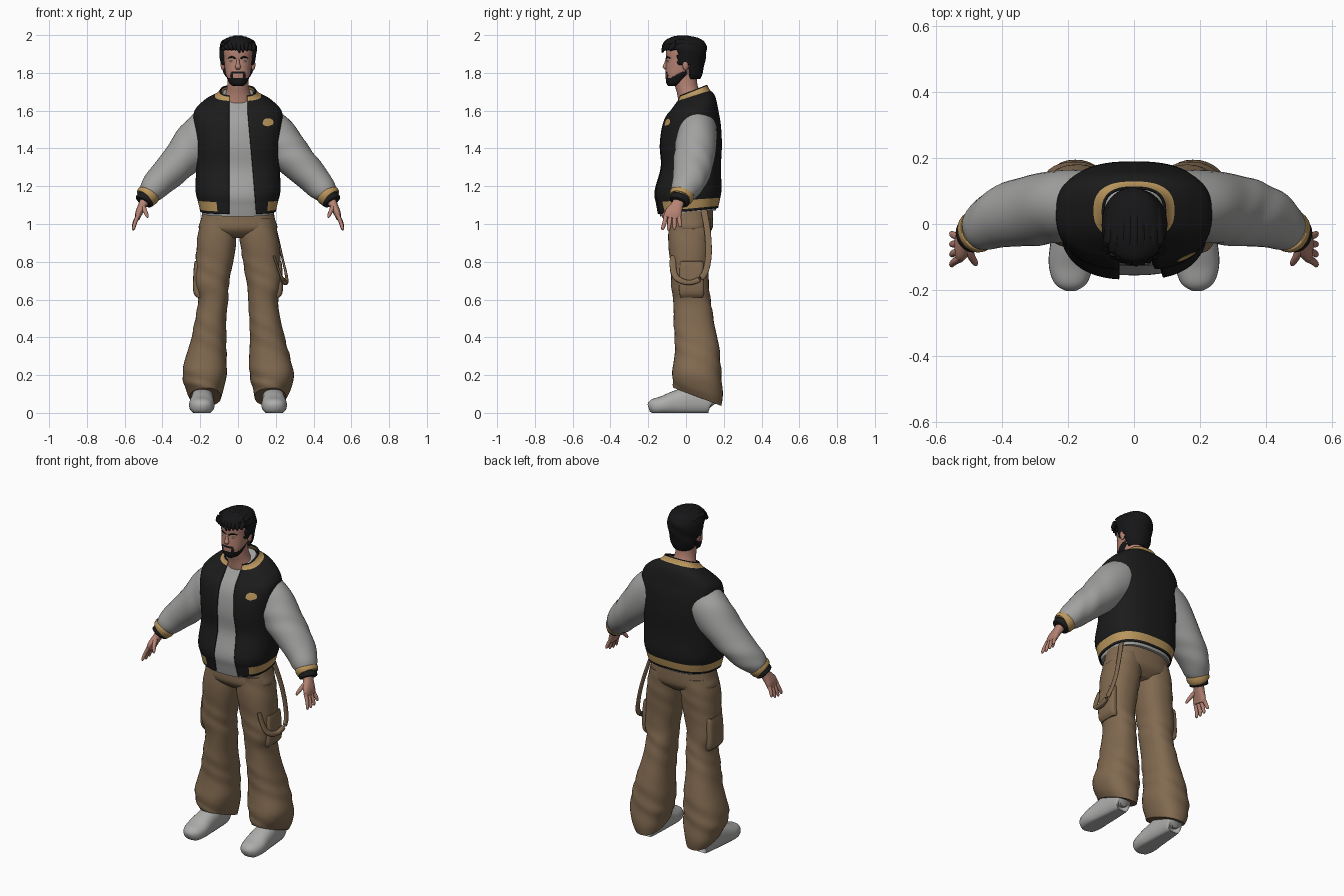
import bpy, bmesh, math, random
from mathutils import Vector

random.seed(4)
cube = bpy.data.objects.get("Cube")
if cube:
    bpy.data.objects.remove(cube, do_unlink=True)


def material(name, r, g, b):
    m = bpy.data.materials.new(name)
    m.use_nodes = True
    m.diffuse_color = (r, g, b, 1)
    shader = m.node_tree.nodes["Principled BSDF"]
    shader.inputs["Base Color"].default_value = (r, g, b, 1)
    shader.inputs["Roughness"].default_value = 0.8
    return m


BLACK = material("jacket black", .011, .011, .011)
HAIR = material("hair black", .008, .008, .009)
GREY = material("cloth grey", .36, .36, .355)
SHOE = material("shoe grey", .42, .42, .415)
GOLD = material("trim gold", .50, .31, .11)
TAN = material("trouser brown", .22, .143, .08)
SKIN = material("skin", .46, .225, .17)
LIP = material("lip rose", .36, .15, .13)
EYE = material("eye pale", .40, .47, .50)


def spline(rows, steps):
    """Catmull-Rom resampling of the rings."""
    out = []
    for i in range(len(rows) - 1):
        a, b, c, d = rows[max(i - 1, 0)], rows[i], rows[i + 1], rows[min(i + 2, len(rows) - 1)]
        for k in range(steps):
            t = k / steps
            out.append([q + t / 2 * (r - p + t * (2 * p - 5 * q + 4 * r - s + t * (3 * q - p - 3 * r + s)))
                        for p, q, r, s in zip(a, b, c, d)])
    return out + [list(rows[-1])]


def finish(name, bm, mats):
    bmesh.ops.recalc_face_normals(bm, faces=bm.faces)
    mesh = bpy.data.meshes.new(name)
    bm.to_mesh(mesh)
    bm.free()
    obj = bpy.data.objects.new(name, mesh)
    bpy.context.collection.objects.link(obj)
    for m in mats:
        mesh.materials.append(m)
    bpy.ops.object.select_all(action='DESELECT')
    obj.select_set(True)
    bpy.context.view_layer.objects.active = obj
    bpy.ops.object.shade_smooth_by_angle(angle=math.radians(50))
    return obj


def loft(name, rings, *mats, power=2, segs=28, steps=4, flat=False, side=1,
         gap=None, rule=None, cut=None, warp=None, fold=0):
    """Skin rings of (x, y, z, half width, half depth); flat keeps the rings level."""
    rows = spline([(r[0] * side, *r[1:]) for r in rings], steps)
    centres = [Vector(r[:3]) for r in rows]
    bm = bmesh.new()
    grid = []
    for i, (x, y, z, a, b) in enumerate(rows):
        across, deep = Vector((1, 0, 0)), Vector((0, 1, 0))
        if not flat:
            t = (centres[min(i + 1, len(rows) - 1)] - centres[max(i - 1, 0)]).normalized()
            ref = Vector((0, 0, 1)) if abs(t.y) > .8 else deep
            across = t.cross(ref).normalized()
            deep = across.cross(t)
        start, end = gap(z, a) if gap else (0, math.tau)
        row = []
        for k in range(segs + (1 if gap else 0)):
            ang = start + (end - start) * k / segs
            c, s = math.cos(ang), math.sin(ang)
            w = 1 + fold * math.sin(z * 47 + 2 * ang + 2 * math.sin(z * 19 + ang))
            row.append(bm.verts.new(centres[i]
                       + across * a * w * math.copysign(abs(c) ** (2 / power), c)
                       + deep * b * w * math.copysign(abs(s) ** (2 / power), s)))
        grid.append(row)
    for lo, hi in zip(grid, grid[1:]):
        for k in range(segs):
            n = (k + 1) % len(lo)
            quad = (lo[k], lo[n], hi[n], hi[k])
            mid = sum((v.co for v in quad), Vector()) / 4
            if not (cut and cut(mid)):
                f = bm.faces.new(quad)
                f.material_index = rule(mid) if rule else 0
    if not gap and not cut:
        bm.faces.new(grid[0])
        bm.faces.new(grid[-1])
    bmesh.ops.delete(bm, geom=[v for v in bm.verts if not v.link_faces], context='VERTS')
    if warp:
        for v in bm.verts:
            v.co = warp(v.co)
    return finish(name, bm, mats)


def blob(name, mat, loc, size):
    bm = bmesh.new()
    bmesh.ops.create_uvsphere(bm, u_segments=16, v_segments=10, radius=1)
    for v in bm.verts:
        v.co = Vector(p * q + o for p, q, o in zip(v.co, size, loc))
    return finish(name, bm, [mat])


def solidify(obj, thickness):
    mod = obj.modifiers.new("thickness", 'SOLIDIFY')
    mod.thickness = thickness
    mod.offset = -1


# Jacket body, open at the front, with gold hem and collar
BODY = [(0, .01, 1.07, .2, .16), (0, .01, 1.12, .212, .17), (0, .01, 1.18, .225, .178),
        (0, .025, 1.3, .222, .16), (0, .025, 1.42, .226, .165), (0, .03, 1.53, .236, .154),
        (0, .04, 1.6, .23, .13), (0, .045, 1.65, .175, .108), (0, .04, 1.68, .115, .085),
        (0, .037, 1.705, .094, .074)]
POWER = 2.6


def front_gap(z, a):
    left = .05 + max(0, 1.6 - z) * .09
    return (-math.acos((left / a) ** (POWER / 2)), math.pi + math.acos((.045 / a) ** (POWER / 2)))


def body_tilt(co):
    amount = .1 * max(0, 1.25 - co.z) / .18 + .4 * min(1, max(0, (co.z - 1.58) / .12))
    return co + Vector((0, 0, amount * (co.y - .03)))


def trim(c):
    hem = 1.083 < c.z < 1.128 and (c.y > 0 or c.x < -.11 or c.x > .16)
    return 1 if hem or 1.674 < c.z < 1.699 else 0


jacket = loft("jacket_body", BODY, BLACK, GOLD, power=POWER, segs=72, steps=6, flat=True,
              gap=front_gap, rule=trim, warp=body_tilt)
solidify(jacket, .007)

# Shirt under the jacket
loft("shirt", [(x, y, z - .012, a - .014, b - .013) for x, y, z, a, b in BODY], GREY,
     power=POWER, segs=48, flat=True, warp=body_tilt)

# Chest badge laid on the jacket
bm = bmesh.new()
bmesh.ops.create_circle(bm, cap_ends=True, cap_tris=True, segments=14, radius=1)
for v in bm.verts:
    ripple = random.uniform(.85, 1.1)
    v.co = Vector((.16 + .032 * v.co.x * ripple, -.3, 1.54 + .022 * v.co.y * ripple))
badge = finish("chest_badge", bm, [GOLD])
wrap = badge.modifiers.new("lay on jacket", 'SHRINKWRAP')
wrap.target = jacket
wrap.wrap_method = 'PROJECT'
wrap.use_project_y = True
wrap.use_positive_direction = True
wrap.offset = .005

# Trousers: hips
loft("trouser_hips", [(0, .022, 1.12, .18, .118), (0, .022, 1.03, .195, .122),
                      (0, .02, .97, .205, .117), (0, .02, .925, .12, .07)],
     TAN, flat=True, segs=40, power=2.4)

LEG = [(.1, .02, 1.03, .09, .11), (.112, .02, .92, .103, .112), (.128, .018, .78, .098, .102),
       (.14, .022, .68, .092, .1), (.132, .03, .6, .08, .1), (.143, .04, .5, .083, .106),
       (.157, .055, .38, .095, .115), (.17, .06, .28, .11, .122), (.178, .06, .2, .116, .13),
       (.178, .06, .13, .1, .132), (.172, .06, .085, .082, .125)]
SLEEVE = [(.1, .055, 1.54, .11, .1), (.2, .055, 1.45, .122, .108), (.305, .042, 1.337, .1, .108),
          (.40, .02, 1.24, .084, .094), (.455, -.008, 1.18, .07, .075), (.48, -.022, 1.15, .052, .058)]
CUFF = [(.47, -.018, 1.163, .05, .055), (.473, -.02, 1.158, .062, .066),
        (.488, -.028, 1.137, .058, .061), (.492, -.03, 1.133, .046, .05)]
SHOE_RINGS = [(.185, .15, .045, .025, .035), (.185, .13, .06, .05, .068), (.187, .04, .065, .058, .078),
              (.19, -.05, .053, .063, .066), (.192, -.12, .04, .067, .05),
              (.192, -.175, .032, .052, .04), (.192, -.198, .026, .022, .02)]


def hem_tilt(co):
    return co - Vector((0, 0, max(0, .3 - co.z) * 1.75 * (co.y - .06)))


def ground(co):
    return Vector((co.x, co.y, max(co.z, 0)))


# Paired parts: legs, shoes, sleeves, hands, ears, eyes
for s, word in ((1, "left"), (-1, "right")):
    loft(word + "_trouser_leg", LEG, TAN, side=s, flat=True, segs=36, steps=5,
         power=2.3, warp=hem_tilt, fold=.022)
    loft(word + "_cargo_pocket", [(.205, .03, .8, .012, .05), (.21, .03, .79, .022, .062),
                                  (.212, .03, .65, .026, .066), (.205, .03, .61, .014, .058)],
         TAN, side=s, flat=True, power=4)
    loft(word + "_shoe", SHOE_RINGS, SHOE, side=s, power=2.3, steps=5, warp=ground)
    loft(word + "_sleeve", SLEEVE, GREY, side=s, segs=36, steps=6, fold=.02)
    loft(word + "_cuff", CUFF, GOLD, side=s)
    loft(word + "_cuff_edge", [(.485, -.028, 1.14, .05, .054), (.497, -.036, 1.119, .05, .053),
                               (.5, -.038, 1.114, .04, .044)], BLACK, side=s)
    loft(word + "_palm", [(.485, -.03, 1.14, .026, .03), (.505, -.046, 1.1, .023, .032),
                          (.524, -.066, 1.06, .019, .045), (.532, -.073, 1.03, .013, .042)],
         SKIN, side=s, power=2.5)
    for i, reach in enumerate((.97, 1, .95, .78)):
        y = -.105 + i * .022
        tip = y - .018 + i * .009
        loft(f"{word}_finger_{i + 1}",
             [(.527, y, 1.05, .011, .012), (.545, (y + tip) / 2, 1.05 - .045 * reach, .01, .011),
              (.553, tip, 1.05 - .075 * reach, .008, .009), (.554, tip, 1.05 - .085 * reach, .003, .003)],
             SKIN, side=s, segs=12)
    loft(word + "_thumb", [(.507, -.06, 1.1, .015, .016), (.495, -.095, 1.075, .012, .012),
                           (.482, -.118, 1.045, .009, .009), (.479, -.124, 1.033, .003, .003)],
         SKIN, side=s, segs=12)
    blob(word + "_ear", SKIN, (s * .08, -.002, 1.842), (.012, .017, .029))
    blob(word + "_eye", EYE, (s * .031, -.094, 1.861), (.013, .007, .0055))
    loft(word + "_eyebrow", [(.012, -.104, 1.876, .004, .004), (.033, -.099, 1.884, .005, .005),
                             (.053, -.083, 1.878, .002, .003)], HAIR, side=s, segs=8)

# Strap hanging in a loop on the left leg
loft("hanging_strap", [(.165, .09, 1.1, .006, .017), (.205, .115, .95, .006, .017),
                       (.235, .118, .82, .006, .017), (.256, .09, .725, .008, .016),
                       (.25, .02, .69, .014, .013), (.232, -.05, .715, .008, .016),
                       (.208, -.07, .78, .006, .017), (.19, -.066, .83, .006, .017)],
     TAN, segs=14, steps=6, power=3)

# Neck and head with a painted beard
loft("neck", [(0, .03, 1.64, .085, .07), (0, .015, 1.69, .066, .062),
              (0, .0, 1.74, .056, .06), (0, -.005, 1.81, .055, .06)], SKIN, flat=True)


def beard(c):
    jaw = c.y < .005 and c.z < 1.772 + .5 * max(0, c.y + .085)
    corner = c.y < -.05 and .027 < abs(c.x) < .04 and c.z < 1.803
    moustache = c.y < -.05 and abs(c.x) < .034 and 1.796 < c.z < 1.806
    return 1 if jaw or corner or moustache else 0


loft("head", [(0, -.07, 1.73, .022, .022), (0, -.058, 1.745, .045, .046), (0, -.04, 1.785, .063, .068),
              (0, -.023, 1.83, .071, .084), (0, -.015, 1.87, .075, .09), (0, -.012, 1.92, .078, .094),
              (0, -.01, 1.96, .065, .078), (0, -.01, 1.982, .03, .04)],
     SKIN, HAIR, flat=True, power=2.2, segs=64, steps=8, rule=beard)
blob("lips", LIP, (0, -.1, 1.785), (.02, .008, .006))
loft("nose", [(0, -.1, 1.875, .007, .008), (0, -.106, 1.85, .009, .01), (0, -.11, 1.83, .015, .014),
              (0, -.104, 1.818, .009, .008)], SKIN, flat=True)


# Hair cap trimmed around the face and ears
def hairline(c):
    limit = 1.918 if c.y < -.045 else 1.845 if c.y < .02 else 1.77
    return c.z < limit


cap = loft("hair_cap", [(0, .03, 1.765, .052, .045), (0, .02, 1.8, .076, .07), (0, .008, 1.85, .09, .09),
                        (0, .0, 1.9, .098, .108), (0, -.008, 1.94, .098, .116), (0, -.01, 1.972, .078, .1),
                        (0, -.01, 1.99, .045, .06), (0, -.01, 1.994, .004, .004)],
           HAIR, flat=True, segs=48, steps=6, cut=hairline, fold=.02)
solidify(cap, .018)

# Swept locks over the crown and fringe
for i in range(9):
    u = (i - 4) / 4
    x, drop = u * .07, .022 * u * u
    loft(f"hair_lock_{i + 1}",
         [(x * .7, .085, 1.93 - drop, .008, .008), (x * .9, .04, 1.973 - drop, .02, .016),
          (x, -.04, 1.98 - drop, .022, .018), (x * 1.1, -.105 + .03 * u * u, 1.955 - drop, .019, .016),
          (x * 1.15 + .008, -.125 + .035 * u * u, 1.915 + random.uniform(-.012, .01), .004, .004)],
         HAIR, segs=12)
